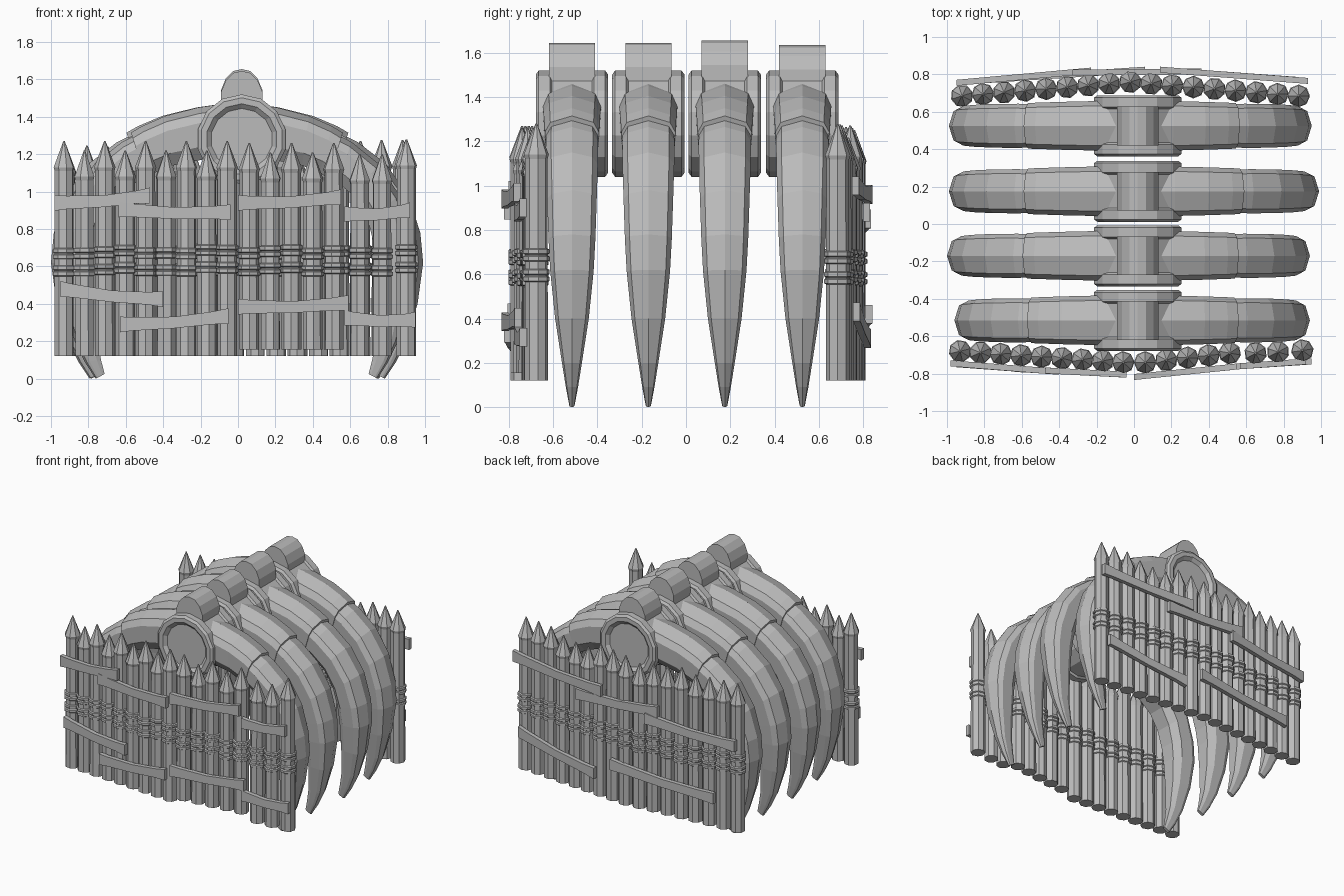
import bpy, bmesh, math, random
from mathutils import Vector

random.seed(4)
if "Cube" in bpy.data.objects:
    bpy.data.objects.remove(bpy.data.objects["Cube"])

grey = bpy.data.materials.new("plain_grey")
grey.use_nodes = True
colour = (0.5, 0.5, 0.5, 1)
grey.diffuse_color = colour
grey.node_tree.nodes["Principled BSDF"].inputs["Base Color"].default_value = colour


def loft(name, rings):
    """Skin a list of equal-length point rings and cap both ends."""
    bm = bmesh.new()
    rows = [[bm.verts.new(p) for p in ring] for ring in rings]
    n = len(rows[0])
    for a, b in zip(rows, rows[1:]):
        for i in range(n):
            j = (i + 1) % n
            bm.faces.new((a[i], a[j], b[j], b[i]))
    bm.faces.new(rows[0])
    bm.faces.new(rows[-1])
    bmesh.ops.recalc_face_normals(bm, faces=bm.faces)
    mesh = bpy.data.meshes.new(name)
    bm.to_mesh(mesh)
    bm.free()
    mesh.materials.append(grey)
    obj = bpy.data.objects.new(name, mesh)
    bpy.context.collection.objects.link(obj)
    return obj


def turned(name, profile, x, y, sides, spin=0):
    """Upright round part from (z, radius) pairs."""
    angles = [spin + math.tau * i / sides for i in range(sides)]
    return loft(name, [[(x + r * math.cos(a), y + r * math.sin(a), z) for a in angles]
                       for z, r in profile])


# Backbone: flanged drum with sunken ends and a rounded spur on top
MID_X, MID_Z = 0.02, 1.28
DRUM = [(-0.14, 0.165), (-0.163, 0.19), (-0.163, 0.222), (-0.15, 0.24), (-0.1, 0.24), (-0.09, 0.225)]
DRUM += [(-d, r) for d, r in reversed(DRUM)]
SPUR = [(0.11, 1.42), (0.11, 1.54), (0.085, 1.6), (0.045, 1.64), (0, 1.65)]
SPUR += [(-x, z) for x, z in reversed(SPUR[:-1])]


def vertebra(y, lift):
    angles = [math.tau * (i + 0.5) / 14 for i in range(14)]
    loft("vertebra", [[(MID_X + r * math.cos(a), y + d, MID_Z + r * math.sin(a)) for a in angles]
                      for d, r in DRUM])
    loft("vertebra_spur", [[(MID_X + x, y + d, z + lift) for x, z in SPUR] for d in (-0.104, 0.104)])


# Ribs: (outer x, outer z, inner x, inner z, half width)
SLEEVE = [(0.08, 1.47, 0.08, 1.2, 0.13), (0.22, 1.45, 0.2, 1.17, 0.132),
          (0.4, 1.405, 0.36, 1.14, 0.128), (0.53, 1.35, 0.46, 1.1, 0.124), (0.59, 1.315, 0.51, 1.07, 0.122)]
TUSK = [(0.53, 1.32, 0.46, 1.1, 0.114), (0.64, 1.265, 0.56, 1.05, 0.118), (0.79, 1.15, 0.66, 0.97, 0.117),
        (0.91, 0.98, 0.73, 0.85, 0.112), (0.975, 0.78, 0.765, 0.72, 0.106), (0.99, 0.62, 0.78, 0.6, 0.098),
        (0.96, 0.4, 0.785, 0.4, 0.076), (0.9, 0.2, 0.775, 0.2, 0.045), (0.845, 0.09, 0.755, 0.1, 0.028),
        (0.785, 0, 0.735, 0.025, 0.012)]
HALF = [(0.8, 0.12), (1, 0.3), (0.95, 0.75), (0.55, 1)]
SECTION = [(0, 0)] + HALF + [(-w, t) for w, t in reversed(HALF)]


def rib(name, path, y, side, reach):
    rings = []
    for ox, oz, ix, iz, half in path:
        outer = Vector((side * ox * reach, y, oz))
        inner = Vector((side * ix * reach, y, iz))
        rings.append([outer.lerp(inner, t) + Vector((0, w * half, 0)) for w, t in SECTION])
    loft(name, rings)


for y, reach_left, reach_right, lift in [(-0.515, 0.95, 0.97, -0.005), (-0.17, 0.95, 1.01, -0.005),
                                         (0.175, 1.0, 1.0, 0.005), (0.525, 0.96, 1.0, -0.015)]:
    vertebra(y, lift)
    for label, side, reach in (("left", 1, reach_left), ("right", -1, reach_right)):
        rib(label + "_rib_sleeve", SLEEVE, y, side, reach)
        rib(label + "_rib_tusk", TUSK, y, side, reach)


# Palisades: sharpened posts with rope bindings
def post(name, x, y, foot, tip):
    spin = random.random()
    r = 0.053
    turned(name, [(foot, r), (tip - 0.16, r * 0.97), (tip - 0.14, r * 1.08), (tip, 0.004)], x, y, 8, spin)
    shift = random.uniform(-0.012, 0.012)
    for z in (0.57, 0.602, 0.662, 0.694):
        z += shift
        turned(name + "_rope", [(z - 0.015, 0.05), (z - 0.009, 0.061), (z + 0.009, 0.061), (z + 0.015, 0.05)],
               x, y, 8, spin)


def bowed(i, count, ends, middle):
    return ends + (middle - ends) * (1 - abs(2 * i / (count - 1) - 1))


for i in range(9):
    post("front_post", -0.93 + 0.109 * i, -0.68 - 0.0075 * i, 0.12, 1.22 + 0.05 * ((i + 1) % 2))
for i in range(5):
    post("gate_post", 0.06 + 0.113 * i, -0.74 + 0.0125 * i, 0.155, 1.26 - 0.05 * (i % 2))
for x, tip in ((0.65, 1.2), (0.77, 1.2), (0.9, 1.28)):
    post("front_post", x, -0.73 + 0.06 * x, 0.12, tip)
for i in range(17):
    post("back_post", -0.92 + 0.1125 * i, bowed(i, 17, 0.685, 0.76), 0.12, 1.2 + 0.08 * random.random())


# Rough planks nailed across: (x, y, z) at both ends
def plank(name, start, end):
    a, b = Vector(start), Vector(end)
    rings = []
    for t, half in ((0, 0.042), (0.12, 0.036), (0.5, 0.031), (0.85, 0.034), (1, 0.042)):
        p = a.lerp(b, t)
        p.z -= 0.012 * (1 - abs(2 * t - 1))
        rings.append([p + Vector((0, d, h)) for d, h in
                      ((-0.016, -half), (0.016, -half), (0.016, half), (-0.016, half))])
    loft(name, rings)


FRONT = [((-0.98, -0.745, 0.94), (-0.47, -0.785, 0.98)), ((-0.64, -0.775, 0.905), (-0.04, -0.805, 0.89)),
         ((-0.95, -0.75, 0.48), (-0.4, -0.79, 0.425)), ((-0.63, -0.775, 0.29), (-0.05, -0.805, 0.335)),
         ((0.57, -0.76, 0.88), (0.92, -0.735, 0.9)), ((0.57, -0.76, 0.325), (0.95, -0.735, 0.315))]
GATE = [((0, -0.818, 0.94), (0.55, -0.762, 0.97)), ((0, -0.818, 0.385), (0.59, -0.758, 0.405))]
BACK = [((0.93, 0.765, 1.0), (0.14, 0.825, 0.96)), ((0.36, 0.815, 0.88), (-0.33, 0.81, 0.92)),
        ((-0.23, 0.82, 0.85), (-0.95, 0.755, 0.8)), ((0.88, 0.77, 0.43), (0.2, 0.82, 0.31)),
        ((0.06, 0.825, 0.42), (-0.78, 0.77, 0.36))]
for name, planks in (("front_plank", FRONT), ("gate_plank", GATE), ("back_plank", BACK)):
    for start, end in planks:
        plank(name, start, end)
